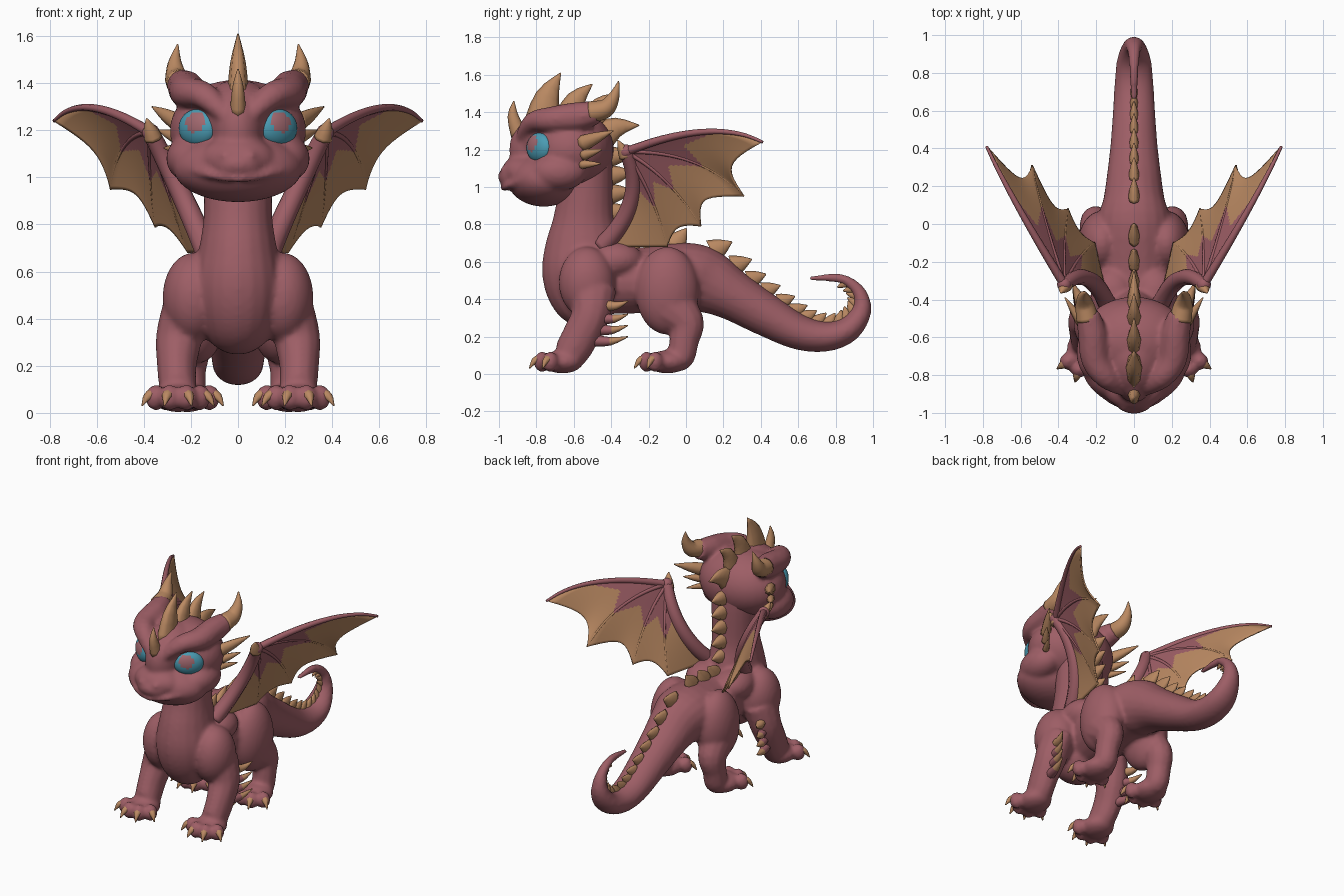
import bpy
import bmesh
from math import sin, cos, pi, radians
from mathutils import Vector, Matrix

cube = bpy.data.objects.get("Cube")
if cube:
    bpy.data.objects.remove(cube, do_unlink=True)


def material(name, rgb):
    mat = bpy.data.materials.new(name)
    mat.use_nodes = True
    mat.diffuse_color = (*rgb, 1)
    shader = next(n for n in mat.node_tree.nodes if n.type == "BSDF_PRINCIPLED")
    shader.inputs["Base Color"].default_value = (*rgb, 1)
    shader.inputs["Roughness"].default_value = .8
    return mat


skin = material("dusky red skin", (.34, .112, .132))
horn = material("tan horn", (.49, .25, .122))
iris = material("blue iris", (.07, .33, .45))
pupil = material("rose pupil", (.36, .14, .16))


def smooth_path(stations, steps=4):
    """Catmull-Rom through stations of (x, y, z, side radius, other radius)."""
    pts = [Vector(s) for s in stations]
    pts = [pts[0]] + pts + [pts[-1]]
    out = []
    for a, b, c, d in zip(pts, pts[1:], pts[2:], pts[3:]):
        for i in range(steps):
            t = i / steps
            out.append(b + ((c - a) * t + (2 * a - 5 * b + 4 * c - d) * t ** 2
                            + (3 * b - a - 3 * c + d) * t ** 3) / 2)
    return out + [pts[-1]]


def frames(path, ref):
    points = [Vector(s[:3]) for s in path]
    for i, s in enumerate(path):
        t = (points[min(i + 1, len(path) - 1)] - points[max(i - 1, 0)]).normalized()
        side = (ref - t * ref.dot(t)).normalized()
        yield points[i], t, side, side.cross(t), max(s[3], .003), max(s[4], .003)


def tube(bm, stations, sides=12, ref=(1, 0, 0), split=None, steps=4):
    """Elliptical tube; faces past the split fraction take the second material."""
    path = smooth_path(stations, steps)
    rings = []
    for p, t, side, up, ra, rb in frames(path, Vector(ref)):
        angles = [2 * pi * k / sides for k in range(sides)]
        rings.append([bm.verts.new(p + side * ra * cos(a) + up * rb * sin(a)) for a in angles])
    for i, (r, q) in enumerate(zip(rings, rings[1:])):
        for k in range(sides):
            j = (k + 1) % sides
            f = bm.faces.new((r[k], r[j], q[j], q[k]))
            f.material_index = int(split is not None and i / len(rings) > split)
    bm.faces.new(rings[0][::-1])
    bm.faces.new(rings[-1]).material_index = int(split is not None)


def ball(bm, centre, radii):
    m = Matrix.Translation(centre) @ Matrix.Diagonal((*radii, 1))
    bmesh.ops.create_uvsphere(bm, u_segments=32, v_segments=20, radius=1, matrix=m)


def spike(bm, base, tip, ra, rb, bend=(0, 0, 0), split=None):
    base, tip = Vector(base), Vector(tip)
    mid = base.lerp(tip, .5) + Vector(bend)
    tube(bm, [(*base, ra, rb), (*mid, ra * .7, rb * .65), (*tip, .003, .003)], 8,
         split=split, steps=3)


def mirror(bm):
    """Copy everything built so far to the other side."""
    copy = bmesh.ops.duplicate(bm, geom=bm.verts[:] + bm.edges[:] + bm.faces[:])["geom"]
    verts = [v for v in copy if isinstance(v, bmesh.types.BMVert)]
    bmesh.ops.scale(bm, vec=(-1, 1, 1), verts=verts)
    bmesh.ops.reverse_faces(bm, faces=[f for f in copy if isinstance(f, bmesh.types.BMFace)])


def finish(name, bm, mats, blend=False):
    bmesh.ops.recalc_face_normals(bm, faces=bm.faces[:])
    for f in bm.faces:
        f.smooth = True
    mesh = bpy.data.meshes.new(name)
    bm.to_mesh(mesh)
    bm.free()
    for m in mats:
        mesh.materials.append(m)
    obj = bpy.data.objects.new(name, mesh)
    bpy.context.collection.objects.link(obj)
    if blend:
        fuse = obj.modifiers.new("Fuse", "REMESH")
        fuse.mode, fuse.voxel_size, fuse.use_smooth_shade = "VOXEL", .013, True
        soft = obj.modifiers.new("Soften", "SMOOTH")
        soft.factor, soft.iterations = .5, 6
    return obj


# Body: legs and feet on one side, mirrored, then neck, trunk and tail
body, claws = bmesh.new(), bmesh.new()
ball(body, (.19, -.53, .49), (.13, .15, .19))
ball(body, (.17, -.1, .445), (.125, .17, .235))
ball(body, (.11, -.38, .61), (.12, .15, .1))
tube(body, [(.22, -.5, .45, .1, .13), (.25, -.51, .32, .1, .105), (.26, -.565, .2, .085, .1),
            (.255, -.625, .1, .08, .09), (.255, -.68, .06, .08, .05)])
tube(body, [(.19, -.08, .36, .1, .13), (.2, 0, .275, .088, .1), (.21, -.01, .18, .075, .08),
            (.21, -.03, .09, .075, .075), (.21, -.08, .06, .07, .05)])
for x, y in ((.255, -.66), (.215, -.1)):
    foot = Vector((x, y, .065))
    ball(body, foot, (.1, .11, .062))
    for angle in (-55, -18, 18, 55):
        out = Vector((sin(radians(angle)), -cos(radians(angle)), 0))
        knuckle = foot + out * .115
        tube(body, [(*foot, .045, .045), (*knuckle, .042, .042)])
        ball(body, knuckle, (.045, .045, .055))
        spike(claws, knuckle + out * .015 + Vector((0, 0, .012)),
              foot + out * .186 - Vector((0, 0, .035)), .027, .027, (0, 0, .016))
mirror(body)
mirror(claws)
tube(body, [(0, -.54, 1.25, .16, .14), (0, -.53, 1.08, .15, .14), (0, -.545, .85, .145, .16),
            (0, -.55, .7, .165, .2), (0, -.55, .55, .19, .22), (0, -.53, .42, .175, .2),
            (0, -.5, .32, .13, .14), (0, -.48, .27, .06, .06)], 20)
trunk = [(0, -.5, .5, .15, .18), (0, -.25, .5, .2, .175), (0, 0, .525, .2, .178),
         (0, .12, .49, .165, .17), (0, .25, .42, .145, .135), (0, .42, .32, .125, .115),
         (0, .6, .225, .112, .095), (0, .75, .2, .103, .08), (0, .87, .24, .09, .068),
         (0, .94, .34, .06, .052), (0, .925, .44, .038, .036), (0, .85, .503, .027, .027),
         (0, .77, .515, .024, .022), (0, .66, .51, .015, .013)]
tube(body, trunk, 20)
finish("body", body, [skin], True)
finish("toe_claws", claws, [horn])

# Head: heavy brows, lips, nostrils and cheeks mirrored, then skull and muzzle
head = bmesh.new()
tube(head, [(.05, -.88, 1.26, .035, .035), (.14, -.82, 1.345, .06, .055),
            (.205, -.72, 1.36, .075, .07), (.22, -.58, 1.375, .078, .08),
            (.245, -.47, 1.4, .06, .06)])
tube(head, [(.285, -.66, 1.075, .02, .02), (.23, -.83, 1.05, .022, .022),
            (.11, -.94, 1.01, .02, .02), (0, -.975, .995, .02, .02)], ref=(0, 0, 1))
ball(head, (.05, -.965, 1.09), (.032, .027, .026))
ball(head, (.2, -.68, 1.08), (.105, .15, .1))
mirror(head)
ball(head, (0, -.62, 1.2), (.29, .235, .215))
ball(head, (0, -.7, 1.25), (.17, .21, .165))
ball(head, (0, -.76, 1.04), (.275, .195, .145))
ball(head, (0, -.8, 1.2), (.11, .145, .17))
ball(head, (0, -.87, 1.08), (.16, .115, .095))
ball(head, (0, -.92, 1.055), (.11, .085, .065))
finish("head", head, [skin], True)

# Eyes: pupil faces chosen by an ellipse towards the nose
eyes = bmesh.new()
ball(eyes, (0, 0, 0), (1, 1, 1))
for f in eyes.faces:
    c = f.calc_center_median()
    f.material_index = int(c.y < 0 and ((c.x + .16) / .46) ** 2 + ((c.z - .3) / .55) ** 2 < 1)
place = Matrix.Translation((.17, -.782, 1.21)) @ Matrix.Rotation(.66, 4, "Z")
eyes.transform(place @ Matrix.Diagonal((.096, .05, .08, 1)))
mirror(eyes)
finish("eyes", eyes, [iris, pupil])

# Horns, cheek spikes and elbow spikes
horns, cheeks, elbows = bmesh.new(), bmesh.new(), bmesh.new()
tube(horns, [(.245, -.51, 1.4, .06, .058), (.26, -.43, 1.42, .05, .05),
             (.268, -.385, 1.485, .03, .03), (.256, -.36, 1.565, .003, .003)])
spike(cheeks, (.25, -.56, 1.23), (.365, -.39, 1.3), .035, .045)
spike(cheeks, (.26, -.55, 1.17), (.335, -.45, 1.2), .027, .03)
spike(cheeks, (.25, -.56, 1.12), (.315, -.455, 1.125), .022, .025)
for z in (.37, .3, .24, .18):
    spike(elbows, (.27, -.44 - .3 * (.37 - z), z), (.325, -.31, z + .02), .034, .034, (0, 0, -.015),
          split=0 if z > .35 else .4)
for name, bm, mats in (("horns", horns, [horn]), ("cheek_spikes", cheeks, [horn]),
                       ("elbow_spikes", elbows, [skin, horn])):
    mirror(bm)
    finish(name, bm, mats)

# Crest over the head, then spines down the neck, back and tail
crest, spines = bmesh.new(), bmesh.new()
for y, z, ty, tz, ra, rb in ((-.89, 1.27, -.92, 1.46, .035, .045), (-.77, 1.33, -.67, 1.61, .048, .1),
                             (-.63, 1.36, -.5, 1.55, .042, .08), (-.5, 1.35, -.37, 1.5, .04, .07),
                             (-.44, 1.28, -.25, 1.33, .04, .08)):
    spike(crest, (0, y, z), (0, ty, tz), ra, rb, (0, -.02, .015))
for i in range(5):
    z = 1.16 - i * .1
    spike(spines, (0, -.42, z), (0, -.28, z + .02), .04, .06)
travel, last = 1, None
for p, t, side, up, ra, rb in frames(smooth_path(trunk, 12), Vector((1, 0, 0))):
    travel += (p - last).length if last else 0
    last = p
    size = .025 + .4 * rb
    if p.y > -.34 and travel > size * 1.28 and rb > .025:
        top = p + up * (rb - .02)
        spike(spines, top, top + up * (size * .75 + .02) + t * size * .85,
              size * .25 + .008, size * .7)
        travel = 0
finish("head_crest", crest, [horn])
finish("back_spines", spines, [horn])

# Wings: fingers fan out from the wrist, the last spoke is the arm
wrist = Vector((.37, -.32, 1.19))
spokes = [(Vector(end), Vector(ctrl)) for end, ctrl in (
    ((.78, .41, 1.24), (.66, .15, 1.375)), ((.54, .31, .95), (.5, .08, 1.2)),
    ((.35, .08, .79), (.38, -.08, 1.06)), ((.21, -.1, .68), (.3, -.16, .95)),
    ((.13, -.45, .68), (.23, -.2, .92)))]


def along(end, ctrl, t):
    return wrist * (1 - t) ** 2 + ctrl * 2 * t * (1 - t) + end * t ** 2


membrane, bones, wrist_claws = bmesh.new(), bmesh.new(), bmesh.new()
rows, cols = 32, 12
for (e0, c0), (e1, c1), sag in zip(spokes, spokes[1:], (.17, .18, .1, 0)):
    grid = []
    for k in range(cols + 1):
        u = k / cols
        end = e0.lerp(e1, u)
        end += (wrist - end) * sag * 4 * u * (1 - u)
        grid.append([membrane.verts.new(along(end, c0.lerp(c1, u), .03 + .97 * i / rows))
                     for i in range(rows + 1)])
    for k in range(cols):
        limit = .36 + .2 * abs(2 * (k + .5) / cols - 1)
        for i in range(rows):
            f = membrane.faces.new((grid[k][i], grid[k][i + 1], grid[k + 1][i + 1], grid[k + 1][i]))
            f.material_index = int(i / rows > limit)
bmesh.ops.remove_doubles(membrane, verts=membrane.verts[:], dist=.0005)
for i, (end, ctrl) in enumerate(spokes):
    r0, r1 = ((.024, .008), (.014, .005), (.014, .005), (.014, .005), (.037, .052))[i]
    path = [(*along(end, ctrl, k / 6), *[r0 + (r1 - r0) * k / 6] * 2) for k in range(7)]
    tube(bones, path, 8, ref=(1, 0, 0) if i else (0, 0, 1), split=.52 if 0 < i < 4 else None)
ball(bones, wrist, (.037, .037, .037))
spike(wrist_claws, (.36, -.32, 1.165), (.388, -.365, 1.25), .04, .04)
for bm in (membrane, bones, wrist_claws):
    mirror(bm)
sheet = finish("wing_membranes", membrane, [skin, horn])
thick = sheet.modifiers.new("Thickness", "SOLIDIFY")
thick.thickness, thick.offset = .01, 0
finish("wing_bones", bones, [skin, horn])
finish("wrist_claws", wrist_claws, [horn])
